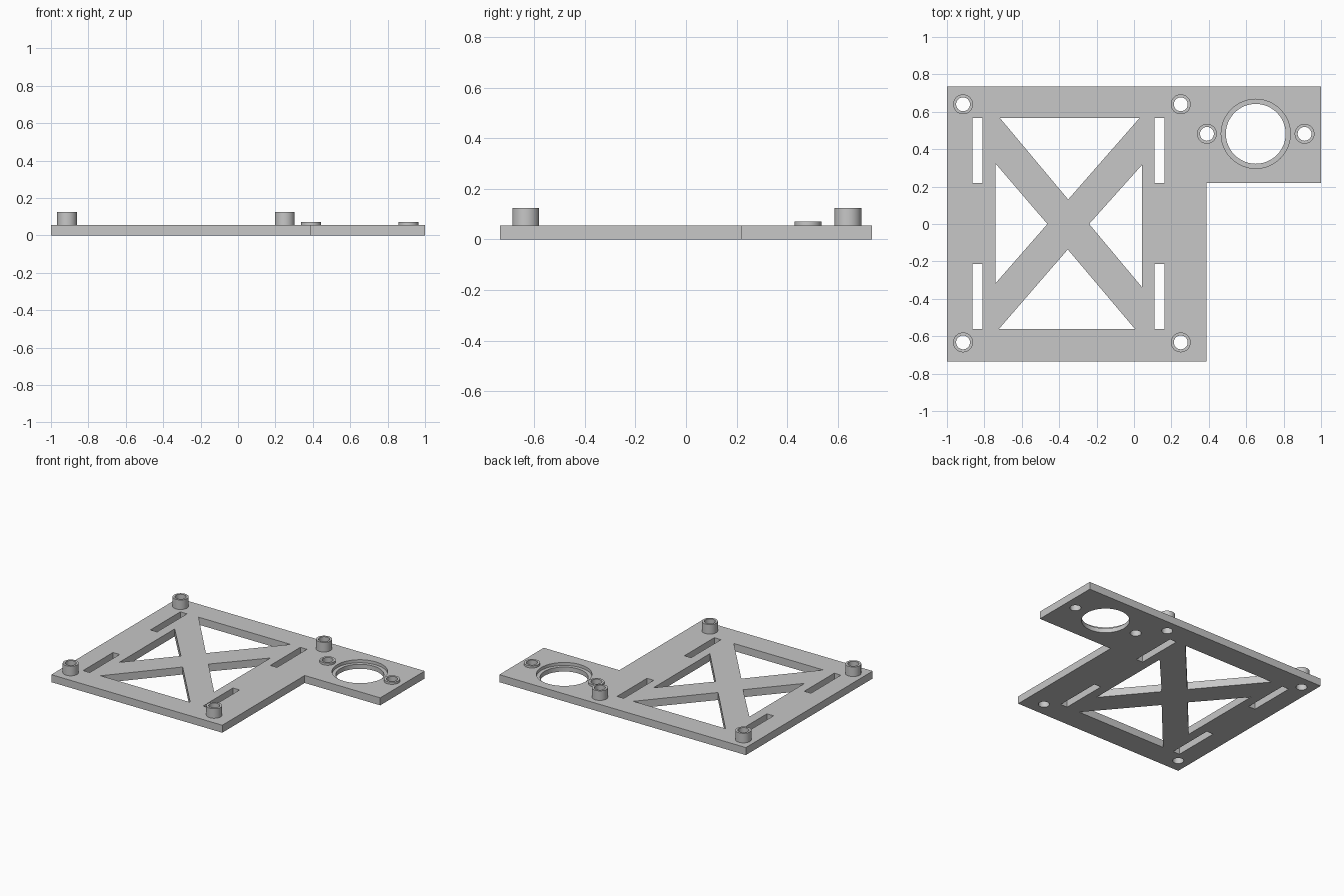
import bpy, bmesh, math

if "Cube" in bpy.data.objects:
    bpy.data.objects.remove(bpy.data.objects["Cube"], do_unlink=True)

THICK = 0.055
HOLE_R, BOSS_R = 0.037, 0.053
SEGMENTS = 48

grey = bpy.data.materials.new("plain grey")
grey.use_nodes = True
grey.diffuse_color = (0.57, 0.57, 0.57, 1)
grey.node_tree.nodes["Principled BSDF"].inputs["Base Color"].default_value = grey.diffuse_color


def circle(x, y, r):
    steps = [2 * math.pi * i / SEGMENTS for i in range(SEGMENTS)]
    return [(x + r * math.cos(a), y + r * math.sin(a)) for a in steps]


def rect(x0, x1, y0, y1):
    return [(x0, y0), (x1, y0), (x1, y1), (x0, y1)]


def prisms(name, outlines, z0, z1):
    """One object holding an upright prism for each outline."""
    bm = bmesh.new()
    for outline in outlines:
        low = [bm.verts.new((x, y, z0)) for x, y in outline]
        face = bm.faces.new(low)
        ext = bmesh.ops.extrude_face_region(bm, geom=[face], use_keep_orig=True)
        top = [v for v in ext["geom"] if isinstance(v, bmesh.types.BMVert)]
        bmesh.ops.translate(bm, verts=top, vec=(0, 0, z1 - z0))
    bmesh.ops.recalc_face_normals(bm, faces=bm.faces)
    return finish(name, bm)


def finish(name, bm):
    mesh = bpy.data.meshes.new(name)
    bm.to_mesh(mesh)
    bm.free()
    mesh.materials.append(grey)
    obj = bpy.data.objects.new(name, mesh)
    bpy.context.collection.objects.link(obj)
    return obj


def cut(target, cutter):
    """Apply a boolean cut and discard the cutter."""
    mod = target.modifiers.new("cut", "BOOLEAN")
    mod.operation, mod.solver, mod.object = "DIFFERENCE", "EXACT", cutter
    deps = bpy.context.evaluated_depsgraph_get()
    result = bpy.data.meshes.new_from_object(target.evaluated_get(deps))
    target.modifiers.clear()
    target.data = result
    bpy.data.objects.remove(cutter, do_unlink=True)


def boss(name, x, y, height):
    """Hollow round collar standing on the plate."""
    bm = bmesh.new()
    profile = [(BOSS_R, THICK), (BOSS_R, height), (HOLE_R, height), (HOLE_R, THICK)]
    rings = [[bm.verts.new((px, py, z)) for px, py in circle(x, y, r)] for r, z in profile]
    for a, b in zip(rings, rings[1:]):
        for i in range(SEGMENTS):
            j = (i + 1) % SEGMENTS
            bm.faces.new((a[i], a[j], b[j], b[i]))
    return finish(name, bm)


# L-shaped base plate
plate = prisms("base_plate", [[(-1, -0.735), (0.387, -0.735), (0.387, 0.22),
                               (1, 0.22), (1, 0.735), (-1, 0.735)]], 0, THICK)

# Hole positions
posts = [(x, y) for x in (-0.914, 0.25) for y in (-0.633, 0.64)]
small_posts = [(0.39, 0.482), (0.912, 0.482)]
ring_x, ring_y = 0.651, 0.482

# Triangular windows that leave the cross brace
windows = [
    [(-0.717, 0.567), (-0.352, 0.131), (0.03, 0.567)],
    [(-0.722, -0.561), (0.005, -0.561), (-0.354, -0.136)],
    [(-0.741, 0.324), (-0.741, -0.318), (-0.463, 0)],
    [(0.043, 0.316), (-0.24, 0), (0.043, -0.338)],
]

# Strap slots
slots = [rect(x, x + 0.054, y, y + 0.347) for x in (-0.864, 0.109) for y in (-0.561, 0.219)]

# Through cuts, then the shallow seat around the large hole
holes = [circle(x, y, HOLE_R) for x, y in posts + small_posts]
holes.append(circle(ring_x, ring_y, 0.16))
cut(plate, prisms("through_cutter", windows + slots + holes, -0.1, 0.2))
cut(plate, prisms("seat_cutter", [circle(ring_x, ring_y, 0.185)], THICK - 0.022, 0.2))

# Tall corner posts and low collars beside the large hole
parts = [plate]
parts += [boss(f"corner_post_{i}", x, y, 0.125) for i, (x, y) in enumerate(posts, 1)]
parts += [boss(f"low_collar_{i}", x, y, 0.071) for i, (x, y) in enumerate(small_posts, 1)]

bpy.ops.object.select_all(action="DESELECT")
for part in parts:
    part.select_set(True)
bpy.context.view_layer.objects.active = plate
bpy.ops.object.shade_smooth_by_angle(angle=math.radians(30))
